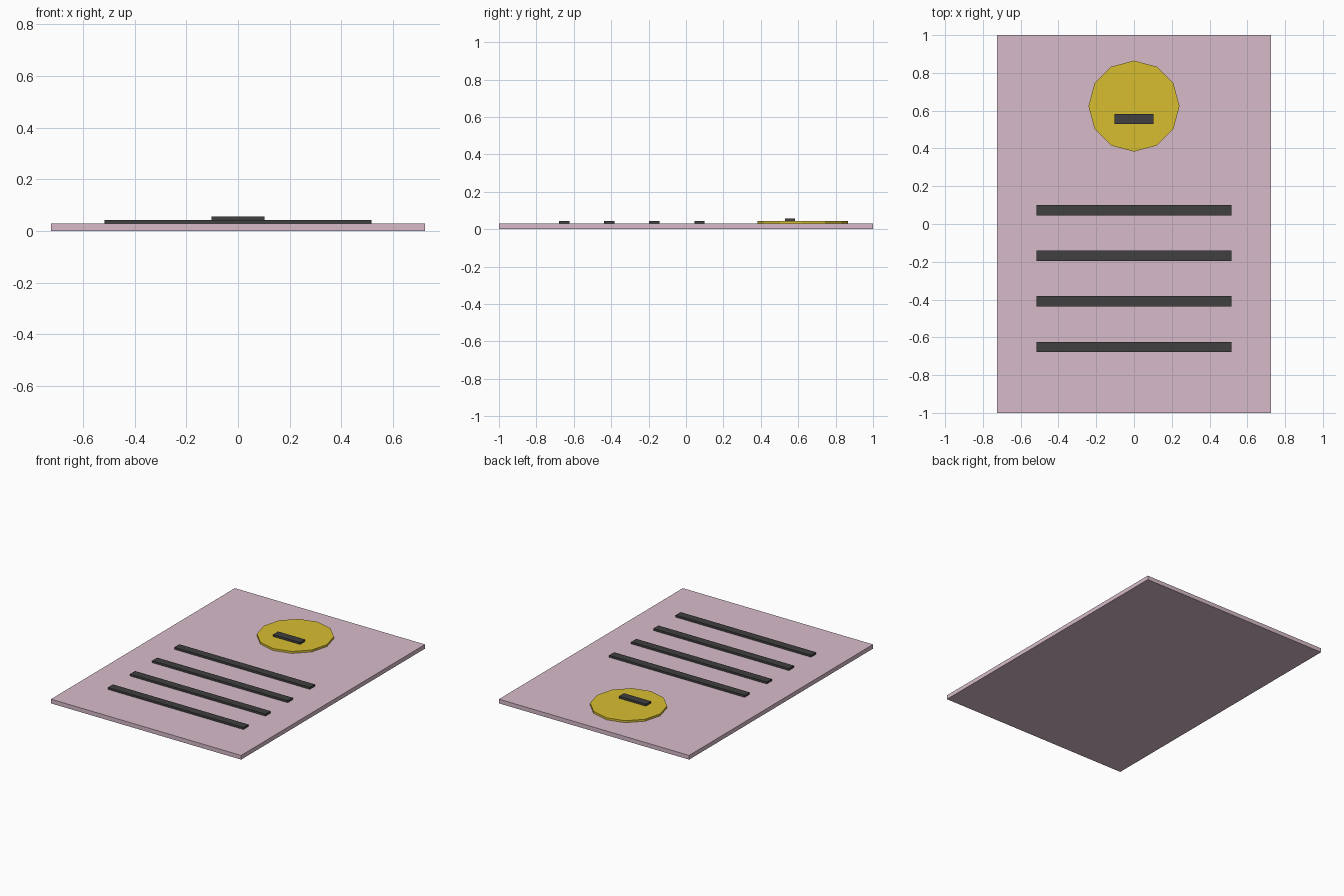
import bpy

if "Cube" in bpy.data.objects:
    bpy.data.objects.remove(bpy.data.objects["Cube"])


def material(name, rgb):
    mat = bpy.data.materials.new(name)
    mat.diffuse_color = (*rgb, 1)
    mat.use_nodes = True
    mat.node_tree.nodes["Principled BSDF"].inputs["Base Color"].default_value = mat.diffuse_color
    return mat


pink = material("pink_paper", (0.68, 0.50, 0.59))
gold = material("gold", (0.68, 0.51, 0.03))
dark = material("dark_ink", (0.05, 0.05, 0.05))


def box(name, size, x, y, bottom, mat):
    bpy.ops.mesh.primitive_cube_add(size=1, location=(x, y, bottom + size[2] / 2))
    obj = bpy.context.object
    obj.name = name
    obj.scale = size
    bpy.ops.object.transform_apply(location=False, rotation=False, scale=True)
    obj.data.materials.append(mat)
    return obj


SHEET_TOP = 0.029
LAYER = 0.0135

# Flat sheet
box("sheet", (1.448, 2.0, SHEET_TOP), 0, 0, 0, pink)

# Raised text-like lines
for i in range(4):
    box(f"line_{i + 1}", (1.032, 0.055, LAYER), 0, 0.072 - 0.241 * i, SHEET_TOP, dark)

# Twelve-sided seal with a short bar on it
bpy.ops.mesh.primitive_cylinder_add(vertices=12, radius=0.241, depth=LAYER,
                                    location=(0, 0.624, SHEET_TOP + LAYER / 2))
seal = bpy.context.object
seal.name = "seal"
seal.data.materials.append(gold)
box("seal_bar", (0.206, 0.055, LAYER), 0, 0.556, SHEET_TOP + LAYER, dark)
